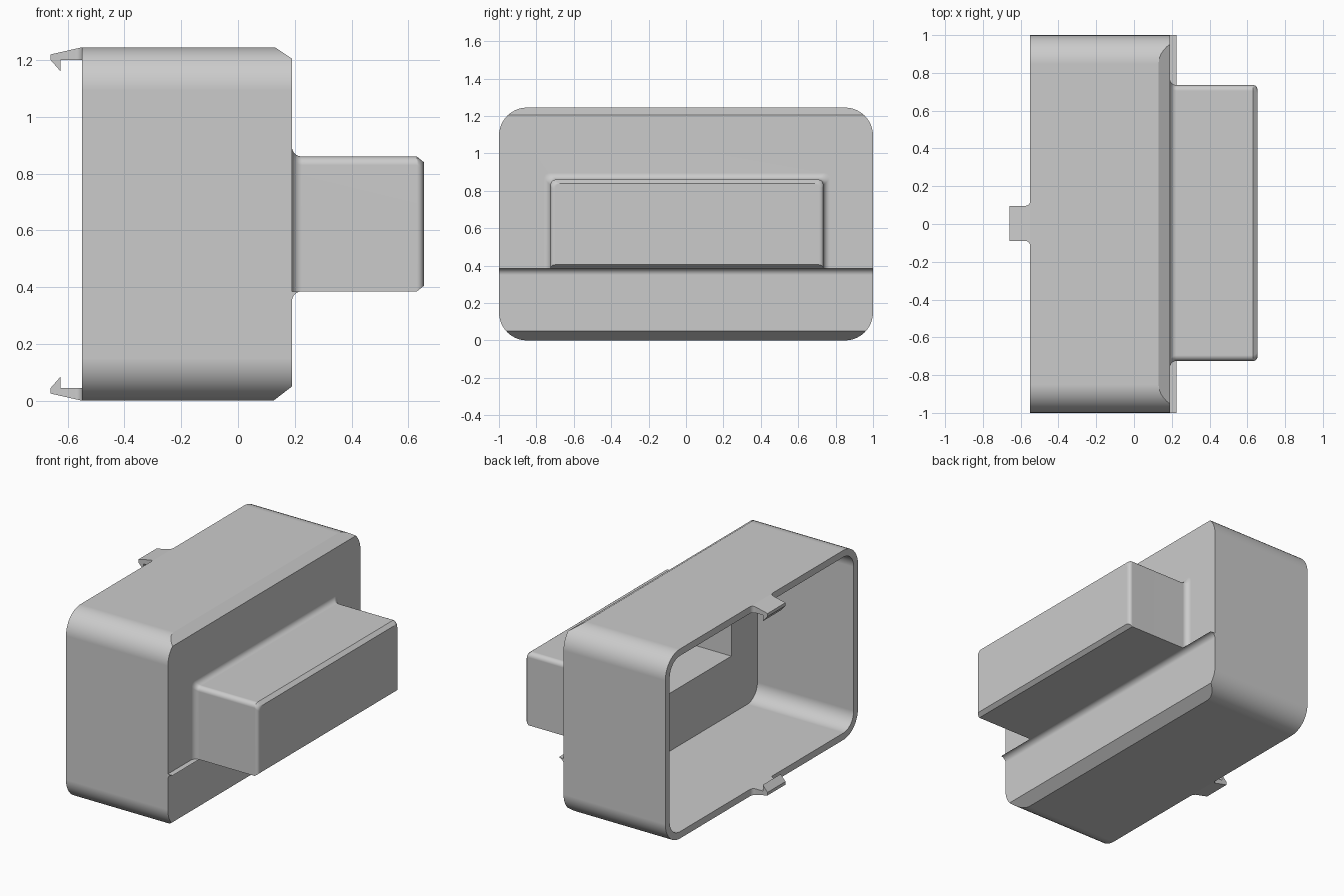
import bpy, bmesh
from math import sin, cos, pi, sqrt, radians

cube = bpy.data.objects.get("Cube")
if cube:
    bpy.data.objects.remove(cube, do_unlink=True)

grey = bpy.data.materials.new("plain grey")
grey.use_nodes = True
grey.diffuse_color = (0.6, 0.6, 0.6, 1)
grey.node_tree.nodes["Principled BSDF"].inputs["Base Color"].default_value = (0.6, 0.6, 0.6, 1)


def loft(name, rings):
    """Closed solid through matching rings of points."""
    bm = bmesh.new()
    loops = [[bm.verts.new(p) for p in ring] for ring in rings]
    for a, b in zip(loops, loops[1:]):
        for i in range(len(a)):
            j = (i + 1) % len(a)
            bm.faces.new((a[i], a[j], b[j], b[i]))
    bm.faces.new(loops[0])
    bm.faces.new(loops[-1])
    bmesh.ops.recalc_face_normals(bm, faces=bm.faces)
    mesh = bpy.data.meshes.new(name)
    bm.to_mesh(mesh)
    bm.free()
    mesh.materials.append(grey)
    obj = bpy.data.objects.new(name, mesh)
    bpy.context.collection.objects.link(obj)
    return obj


def prism(name, pts, axis, lo, hi):
    """Extrude a 2D outline along the given axis."""
    place = {"x": lambda p, t: (t, p[0], p[1]),
             "y": lambda p, t: (p[0], t, p[1]),
             "z": lambda p, t: (p[0], p[1], t)}[axis]
    return loft(name, [[place(p, t) for p in pts] for t in (lo, hi)])


def rounded(y0, y1, z0, z1, r_low, r_top, n=10):
    """Rectangle outline with rounded lower and upper corners."""
    pts = []
    for k, (y, z, sy, sz, r) in enumerate(((y1, z1, -1, -1, r_top), (y0, z1, 1, -1, r_top),
                                           (y0, z0, 1, 1, r_low), (y1, z0, -1, 1, r_low))):
        for i in range(n + 1 if r else 1):
            a = (k + i / n) * pi / 2
            pts.append((y + r * (sy + cos(a)), z + r * (sz + sin(a))))
    return pts


def combine(target, tool, operation):
    """Apply a boolean and discard the tool."""
    mod = target.modifiers.new("cut", "BOOLEAN")
    mod.operation, mod.solver, mod.object = operation, "EXACT", tool
    select(target)
    bpy.ops.object.modifier_apply(modifier=mod.name)
    bpy.data.objects.remove(tool, do_unlink=True)


def select(obj):
    bpy.ops.object.select_all(action="DESELECT")
    obj.select_set(True)
    bpy.context.view_layer.objects.active = obj


def smooth(obj):
    select(obj)
    bpy.ops.object.shade_smooth_by_angle(angle=radians(25))
    mod = obj.modifiers.new("even_shading", "WEIGHTED_NORMAL")
    mod.keep_sharp = True


H, WALL, FRONT, OPEN = 1.245, 0.045, 0.19, -0.55

# Rounded housing with bevelled top and bottom edges
body = prism("housing", rounded(-1, 1, 0, H, 0.15, 0.15), "x", -0.7, 0.3)
side = [(OPEN, 1.285), (0.07, 1.285), (FRONT, 1.205), (FRONT, 0.05), (0.06, -0.05), (OPEN, -0.05)]
combine(body, prism("side_outline", side, "y", -1.2, 1.2), "INTERSECT")

# Protruding block: flared root, straight sides, bevelled end
R, STEPS = 0.035, 6
sections = [(0.17, R, R, 0)]
for i in range(STEPS + 1):
    a = i / STEPS * pi / 2
    flare = R * (1 - sin(a))
    sections.append((FRONT + R * (1 - cos(a)), flare, flare, 0))
for i in range(STEPS + 1):
    t = i / STEPS
    sections.append((0.63 + 0.025 * t, -0.02 * t, 0.025 * (sqrt(1 - t * t) - 1), 0.02 * t))
rings = [[(x, y, z) for y, z in rounded(-0.725 - s, 0.735 + s, 0.385 + low, 0.86 + top, 0, 0.03, 5)]
         for x, top, s, low in sections]
combine(body, loft("block", rings), "UNION")

# Full-width lip under the block, with a concave underside
lip = [(0.17, 0.385), (0.17, 0.385 - R)]
for i in range(STEPS + 1):
    a = i / STEPS * pi / 2
    lip.append((FRONT + R * (1 - cos(a)), 0.385 - R * (1 - sin(a))))
combine(body, prism("lip", lip, "y", -1, 1), "UNION")

# Hollow interior and the pocket inside the block
cavity = rounded(WALL - 1, 1 - WALL, WALL, H - WALL, 0.105, 0.105)
combine(body, prism("cavity", cavity, "x", -0.8, 0.15), "DIFFERENCE")
pocket = rounded(-0.685, 0.695, 0.425, 0.82, 0, 0)
combine(body, prism("pocket", pocket, "x", 0.1, 0.615), "DIFFERENCE")
smooth(body)

# Snap clips on the open rim, with rounded roots
hook = [(OPEN, H), (-0.66, 1.22), (-0.66, 1.2), (-0.625, 1.16), (-0.625, 1.2), (OPEN, 1.2)]
half, root = 0.093, 0.025
edge = [(OPEN - root * (1 - cos(i / 5 * pi / 2)), half + root * (1 - sin(i / 5 * pi / 2)))
        for i in range(6)] + [(-0.7, half)]
plan = edge + [(x, -y) for x, y in reversed(edge)]
for name, flip in (("upper_clip", False), ("lower_clip", True)):
    outline = [(x, H - z if flip else z) for x, z in hook]
    clip = prism(name, outline, "y", -0.2, 0.2)
    combine(clip, prism("plan_outline", plan, "z", -0.5, 2), "INTERSECT")
    clip.location.y = 0.003
    smooth(clip)
